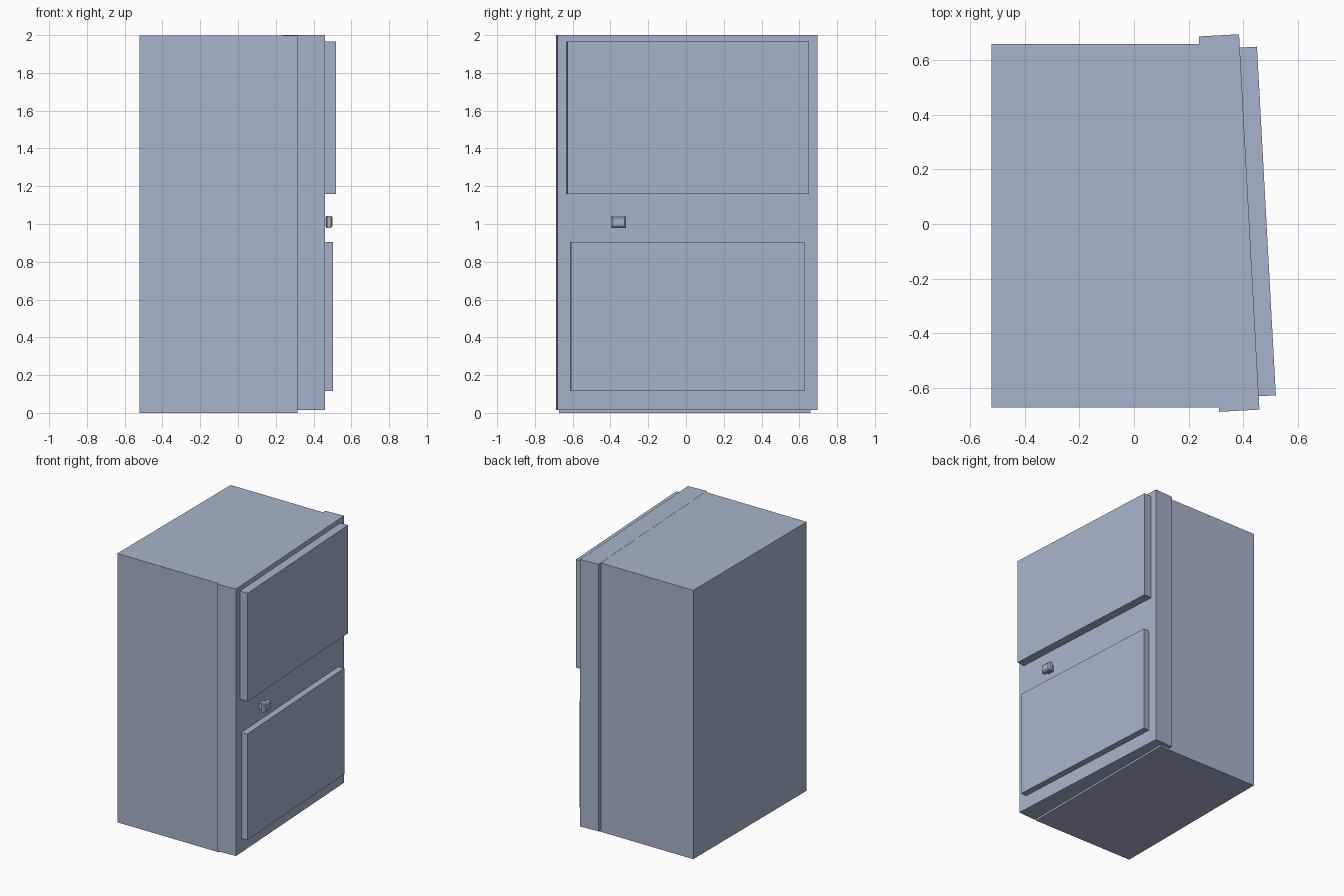
import bpy, bmesh, math
from mathutils import Matrix

if "Cube" in bpy.data.objects:
    bpy.data.objects.remove(bpy.data.objects["Cube"])

mat = bpy.data.materials.new("blue_grey")
mat.diffuse_color = (0.39, 0.455, 0.61, 1)
mat.use_nodes = True
mat.node_tree.nodes["Principled BSDF"].inputs["Base Color"].default_value = mat.diffuse_color

# The door front is turned slightly about z; local x = 0 is the frame's outer face
DOOR = Matrix.Translation((0.4225, 0.0075, 0)) @ Matrix.Rotation(math.radians(3.1), 4, 'Z')


def box(name, x, y, z, frame=Matrix(), taper=0.0):
    """Box from (min, max) ranges; taper insets the +x face."""
    bm = bmesh.new()
    bmesh.ops.create_cube(bm, size=1)
    for v in bm.verts:
        front = v.co.x > 0
        signs = [1 if c > 0 else -1 for c in v.co]
        v.co = [r[1] if s > 0 else r[0] for r, s in zip((x, y, z), signs)]
        if front:
            v.co.y -= signs[1] * taper
            v.co.z -= signs[2] * taper
    bm.transform(frame)
    me = bpy.data.meshes.new(name)
    bm.to_mesh(me)
    bm.free()
    me.materials.append(mat)
    ob = bpy.data.objects.new(name, me)
    bpy.context.collection.objects.link(ob)
    return ob


# Cabinet body, with the skewed front frame overlapping it
box("cabinet_body", (-0.522, 0.315), (-0.673, 0.66), (0, 1.999))
box("front_frame", (-0.148, 0), (-0.689, 0.689), (0.014, 2.0), DOOR)

# Raised panels
box("upper_panel", (-0.01, 0.063), (-0.64, 0.64), (1.16, 1.965), DOOR)
box("lower_panel", (-0.01, 0.047), (-0.62, 0.617), (0.117, 0.906), DOOR)

# Knob: stem, head and tapered cap
box("knob_stem", (-0.01, 0.03), (-0.395, -0.342), (0.99, 1.034), DOOR)
box("knob_head", (0.026, 0.048), (-0.407, -0.327), (0.98, 1.043), DOOR)
box("knob_cap", (0.048, 0.057), (-0.407, -0.327), (0.98, 1.043), DOOR, taper=0.01)
